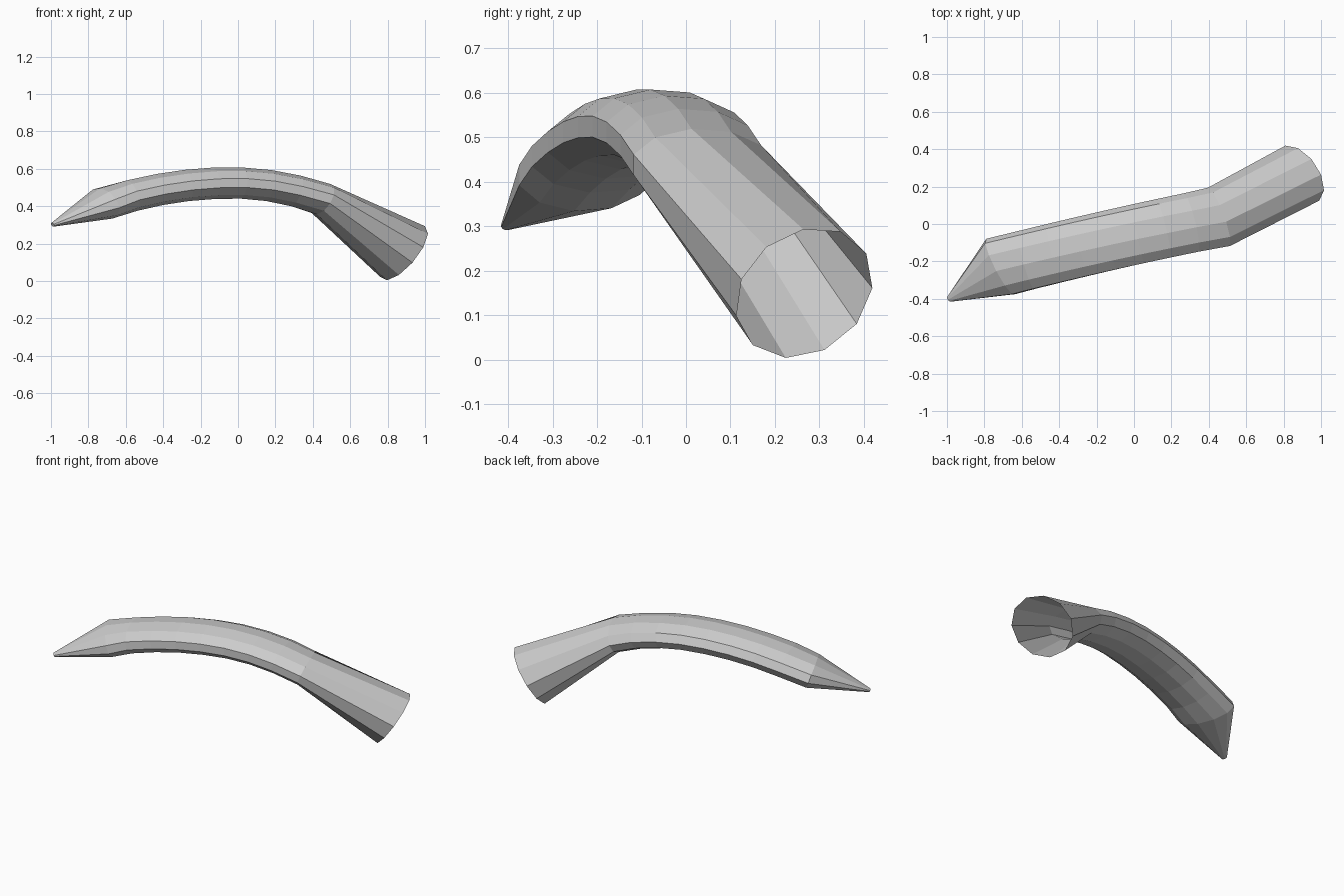
import bpy, bmesh, math
from mathutils import Vector

if "Cube" in bpy.data.objects:
    bpy.data.objects.remove(bpy.data.objects["Cube"])

SIDES = 11
STEPS = 8


def add_ring(bm, center, u, v):
    """Elliptical ring: u points to the back, v points up."""
    c, u, v = Vector(center), Vector(u), Vector(v)
    ring = []
    for k in range(SIDES):
        a = 2 * math.pi * k / SIDES
        ring.append(bm.verts.new(c + u * math.cos(a) + v * math.sin(a)))
    return ring


bm = bmesh.new()
rings = []

# narrow tip
rings.append(add_ring(bm, (-0.991, -0.403, 0.301), (-0.008, 0.013, 0), (-0.005, 0, 0.010)))

# flattened arched body
x0, x1, peak = -0.715, 0.45, -0.04
for i in range(STEPS + 1):
    t = i / STEPS
    x = x0 + (x1 - x0) * t
    y = -0.23 + 0.265 * t + 0.03 * t * (1 - t)
    bend = 0.241 if x < peak else 0.363
    z = 0.525 - bend * (x - peak) ** 2
    ux = -0.075 if i == 0 else -0.055 if i == STEPS else -0.038
    v = (0.2 * bend * (x - peak), 0, 0.085 - 0.003 * abs(2 * t - 1))
    rings.append(add_ring(bm, (x, y, z), (ux, 0.159, 0) if i else (ux, 0.151, 0), v))

# round flared open mouth
rings.append(add_ring(bm, (0.887, 0.266, 0.150), (-0.078, 0.153, 0.011), (0.103, 0.020, 0.146)))

# skin between rings, closed tip, open mouth
for a, b in zip(rings, rings[1:]):
    for k in range(SIDES):
        n = (k + 1) % SIDES
        bm.faces.new((a[k], a[n], b[n], b[k]))
bm.faces.new(rings[0])
bmesh.ops.recalc_face_normals(bm, faces=bm.faces)

mesh = bpy.data.meshes.new("bent_tube")
bm.to_mesh(mesh)
bm.free()
obj = bpy.data.objects.new("bent_tube", mesh)
bpy.context.collection.objects.link(obj)
